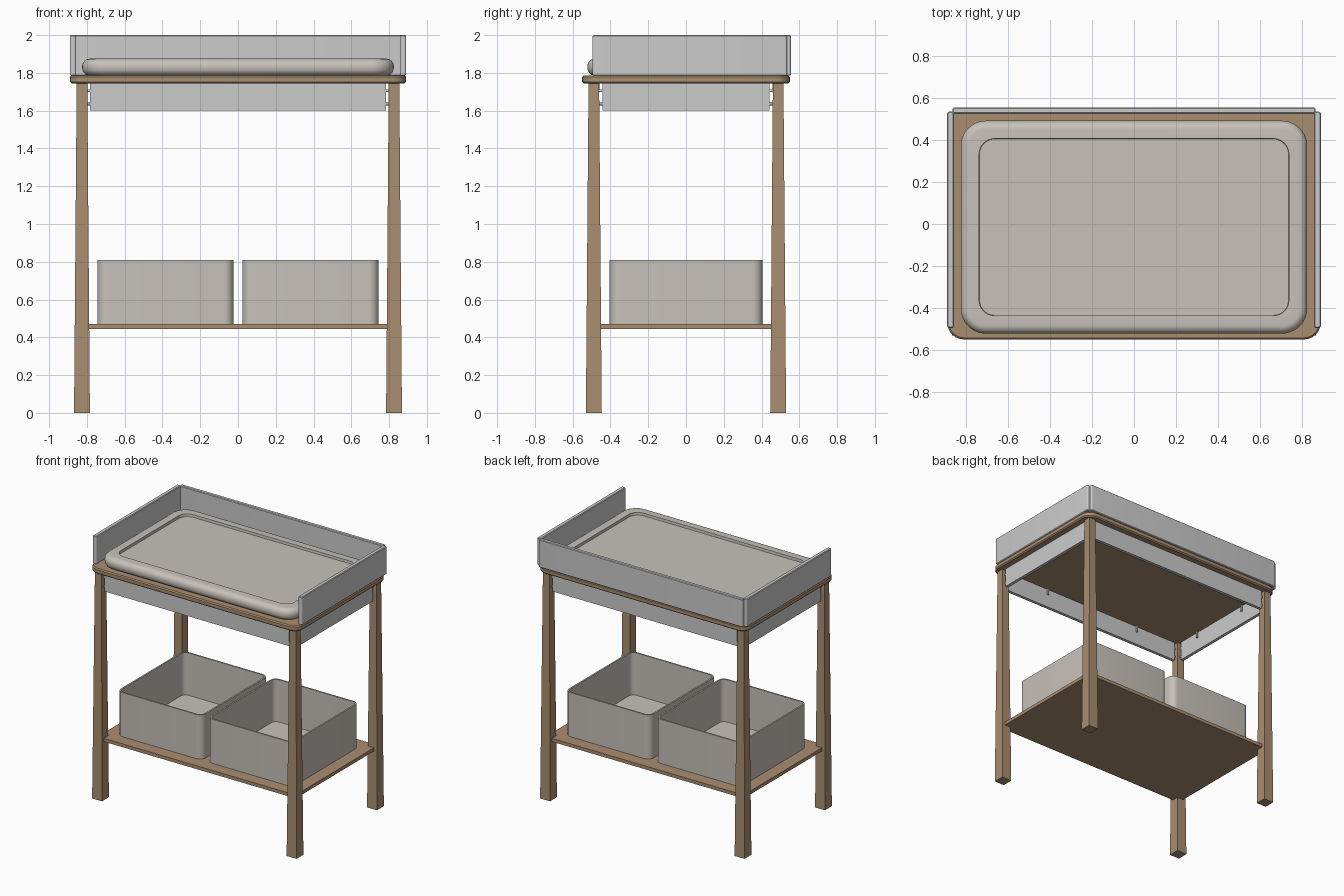
import bpy, bmesh, math
from mathutils import Matrix

if "Cube" in bpy.data.objects:
    bpy.data.objects.remove(bpy.data.objects["Cube"])


def material(name, rgb):
    m = bpy.data.materials.new(name)
    m.diffuse_color = (*rgb, 1)
    m.use_nodes = True
    m.node_tree.nodes["Principled BSDF"].inputs["Base Color"].default_value = m.diffuse_color
    return m


WOOD = material("wood", (0.40, 0.27, 0.16))
FABRIC = material("fabric", (0.57, 0.54, 0.49))


def finish(name, bm, mat):
    bmesh.ops.recalc_face_normals(bm, faces=bm.faces)
    me = bpy.data.meshes.new(name)
    bm.to_mesh(me)
    bm.free()
    if mat:
        me.materials.append(mat)
    ob = bpy.data.objects.new(name, me)
    bpy.context.collection.objects.link(ob)
    bpy.ops.object.select_all(action='DESELECT')
    ob.select_set(True)
    bpy.context.view_layer.objects.active = ob
    bpy.ops.object.shade_smooth_by_angle(angle=math.radians(35))
    return ob


def outline(hx, hy, r, n):
    """Rounded rectangle points; r = 0 gives plain corners."""
    pts = []
    for k, (sx, sy) in enumerate([(1, 1), (-1, 1), (-1, -1), (1, -1)]):
        for i in range(n + 1):
            a = math.pi / 2 * (k + (i / n if n else 0.5))
            pts.append((sx * (hx - r) + r * math.cos(a), sy * (hy - r) + r * math.sin(a)))
    return pts


def loft(name, cx, cy, rings, mat=None, n=8):
    """Join rounded rectangles (half x, half y, radius, z) and cap both ends."""
    bm = bmesh.new()
    loops = [[bm.verts.new((cx + x, cy + y, z)) for x, y in outline(hx, hy, r, n)]
             for hx, hy, r, z in rings]
    for a, b in zip(loops, loops[1:]):
        for i in range(len(a)):
            j = (i + 1) % len(a)
            bm.faces.new((a[i], a[j], b[j], b[i]))
    bm.faces.new(loops[0])
    bm.faces.new(loops[-1])
    return finish(name, bm, mat)


def slab(name, x0, x1, y0, y1, z0, z1, mat=None, r=0.0, c=0.0):
    """Upright block with corner radius r and edge chamfer c."""
    hx, hy = (x1 - x0) / 2, (y1 - y0) / 2
    rings = [(hx, hy, r, z0 + c), (hx, hy, r, z1 - c)]
    if c:
        inner = (hx - c, hy - c, r - c)
        rings = [(*inner, z0)] + rings + [(*inner, z1)]
    return loft(name, (x0 + x1) / 2, (y0 + y1) / 2, rings, mat, 6 if r else 0)


def peg(name, loc, length, axis):
    bm = bmesh.new()
    rot = {'X': Matrix.Rotation(math.pi / 2, 4, 'Y'),
           'Y': Matrix.Rotation(math.pi / 2, 4, 'X'), 'Z': Matrix()}[axis]
    bmesh.ops.create_cone(bm, cap_ends=True, segments=12, radius1=0.007, radius2=0.007,
                          depth=length, matrix=Matrix.Translation(loc) @ rot)
    finish(name, bm, None)


# Tapered legs
for sx, side in ((-1, "left"), (1, "right")):
    for sy, end in ((-1, "front"), (1, "back")):
        loft(f"{end}_{side}_leg", sx * 0.826, sy * 0.488,
             [(0.042, 0.042, 0, 0), (0.028, 0.028, 0, 1.747)], WOOD, 0)

# Table top and lower shelf
slab("table_top", -0.89, 0.89, -0.55, 0.55, 1.745, 1.786, WOOD, r=0.08, c=0.008)
slab("lower_shelf", -0.84, 0.84, -0.50, 0.50, 0.445, 0.471, WOOD)

# Apron panels between the legs, with end pegs and pegs under the top
for s, side, end in ((-1, "left", "front"), (1, "right", "back")):
    slab(f"{end}_apron", -0.783, 0.783, s * 0.488 - 0.012, s * 0.488 + 0.012, 1.60, 1.745)
    slab(f"{side}_apron", s * 0.826 - 0.012, s * 0.826 + 0.012, -0.443, 0.443, 1.60, 1.745)
    for t in (-1, 1):
        for z in (1.635, 1.705):
            peg(f"{end}_apron_end_peg", (t * 0.79, s * 0.488, z), 0.05, 'X')
            peg(f"{side}_apron_end_peg", (s * 0.826, t * 0.45, z), 0.05, 'Y')
        peg(f"{end}_top_peg", (t * 0.42, s * 0.466, 1.722), 0.05, 'Z')
        peg(f"{side}_top_peg", (s * 0.804, t * 0.25, 1.722), 0.05, 'Z')

# Guard rails around the top
for s, side in ((-1, "left"), (1, "right")):
    xs = sorted((s * 0.857, s * 0.89))
    slab(f"{side}_guard", *xs, -0.495, 0.535, 1.785, 2.0, r=0.01, c=0.005)
slab("back_guard", -0.865, 0.865, 0.525, 0.555, 1.785, 2.0, r=0.01, c=0.005)

# Padded mat: rounded rim, then a recessed centre
hx, hy, r, R = 0.825, 0.507, 0.12, 0.04
rim = []
for zc, start in ((1.786 + R, -90), (1.875 - R, 0)):
    for i in range(7):
        a = math.radians(start + 15 * i)
        d = R * (1 - math.cos(a))
        rim.append((hx - d, hy - d, r - d, zc + R * math.sin(a)))
rim += [(0.738, 0.422, 0.075, 1.875), (0.736, 0.420, 0.073, 1.855)]
loft("changing_mat", 0, -0.015, rim, FABRIC, 10)

# Open storage bins
for s, side in ((-1, "left"), (1, "right")):
    loft(f"{side}_bin", s * 0.384, 0,
         [(0.361, 0.405, 0.05, 0.471), (0.361, 0.405, 0.05, 0.81),
          (0.349, 0.393, 0.038, 0.81), (0.349, 0.393, 0.038, 0.485)], FABRIC)
